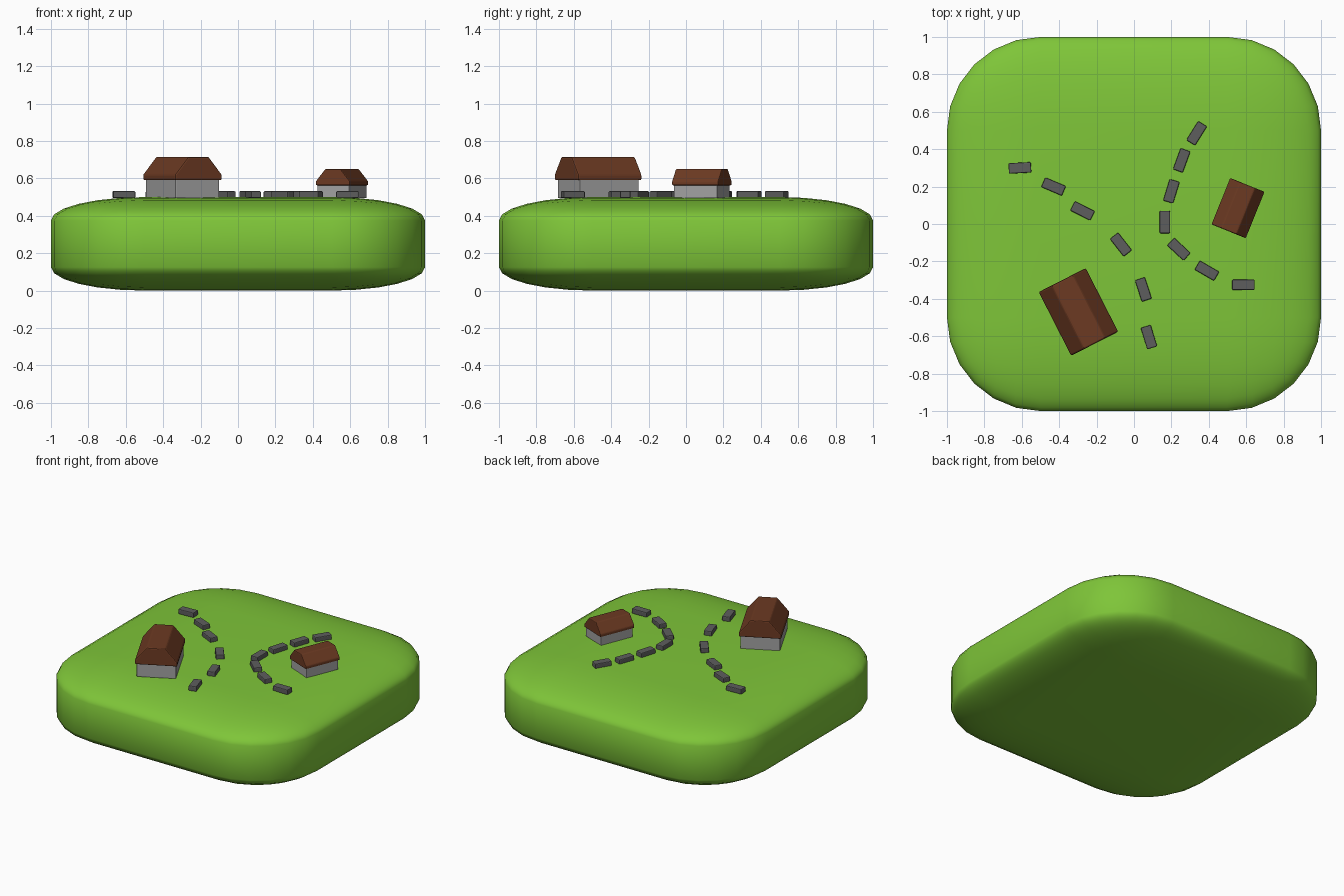
import bpy, bmesh
from math import radians

cube = bpy.data.objects.get("Cube")
if cube:
    bpy.data.objects.remove(cube, do_unlink=True)


def material(name, rgb):
    m = bpy.data.materials.new(name)
    m.use_nodes = True
    m.diffuse_color = (*rgb, 1)
    m.node_tree.nodes["Principled BSDF"].inputs["Base Color"].default_value = (*rgb, 1)
    return m


GRASS = material("grass green", (0.21, 0.56, 0.04))
ROOF = material("roof brown", (0.15, 0.042, 0.016))
WALL = material("wall grey", (0.36, 0.36, 0.36))
STONE = material("stone grey", (0.11, 0.11, 0.11))


def block(name, mat, size, loc, turn=0, bevel=0.0, segments=2):
    """Box standing on loc, turned about z, with rounded edges."""
    bm = bmesh.new()
    bmesh.ops.create_cube(bm, size=1)
    for v in bm.verts:
        v.co.z += 0.5
        v.co = [c * s for c, s in zip(v.co, size)]
    return finish(name, mat, bm, loc, turn, bevel, segments)


def prism(name, mat, profile, length, loc, turn, bevel):
    """Closed x-z profile extruded along y."""
    bm = bmesh.new()
    face = bm.faces.new([bm.verts.new((x, -length / 2, z)) for x, z in profile])
    ext = bmesh.ops.extrude_face_region(bm, geom=[face])
    for g in ext["geom"]:
        if isinstance(g, bmesh.types.BMVert):
            g.co.y = length / 2
    bmesh.ops.recalc_face_normals(bm, faces=bm.faces)
    return finish(name, mat, bm, loc, turn, bevel, 2)


def finish(name, mat, bm, loc, turn, bevel, segments):
    me = bpy.data.meshes.new(name)
    bm.to_mesh(me)
    bm.free()
    me.materials.append(mat)
    ob = bpy.data.objects.new(name, me)
    ob.location = loc
    ob.rotation_euler.z = radians(turn)
    bpy.context.collection.objects.link(ob)
    if bevel:
        mod = ob.modifiers.new("rounded edges", "BEVEL")
        mod.width = bevel
        mod.segments = segments
        mod.limit_method = "NONE"
    return ob


# Grassy ground: a rounded cube squashed flat
ground = block("ground", GRASS, (2, 2, 2), (0, 0, 0), bevel=0.5, segments=6)
ground.scale.z = 0.25
ground.data.shade_smooth()


# Houses: plain walls under a flat-topped gable roof
def house(name, x, y, turn, s):
    block(name + "_walls", WALL, (0.262 * s, 0.353 * s, 0.11 * s),
          (x, y, 0.495), turn, 0.004 * s)
    half = [(0.141, 0), (0.141, 0.03), (0.062, 0.125)]
    profile = half + [(-px, pz) for px, pz in reversed(half)]
    prism(name + "_roof", ROOF, [(px * s, pz * s) for px, pz in profile],
          0.382 * s, (x, y, 0.5 + 0.09 * s), turn, 0.008 * s)


house("large_house", -0.297, -0.47, 27, 1.0)
house("small_house", 0.556, 0.085, -22, 0.7)

# Two curved paths of stepping stones: x, y, turn
paths = {
    "left_path": [(-0.61, 0.30, 3), (-0.43, 0.20, -23), (-0.275, 0.07, -27),
                  (-0.07, -0.11, -52), (0.05, -0.35, -72), (0.08, -0.605, -73)],
    "right_path": [(0.335, 0.485, 58), (0.255, 0.34, 70), (0.2, 0.175, 73),
                   (0.165, 0.01, 90), (0.24, -0.135, -43), (0.39, -0.25, -30),
                   (0.585, -0.325, 0)],
}
for path, stones in paths.items():
    for i, (x, y, turn) in enumerate(stones, 1):
        block(f"{path}_stone_{i}", STONE, (0.12, 0.056, 0.037),
              (x, y, 0.495), turn, 0.006)
